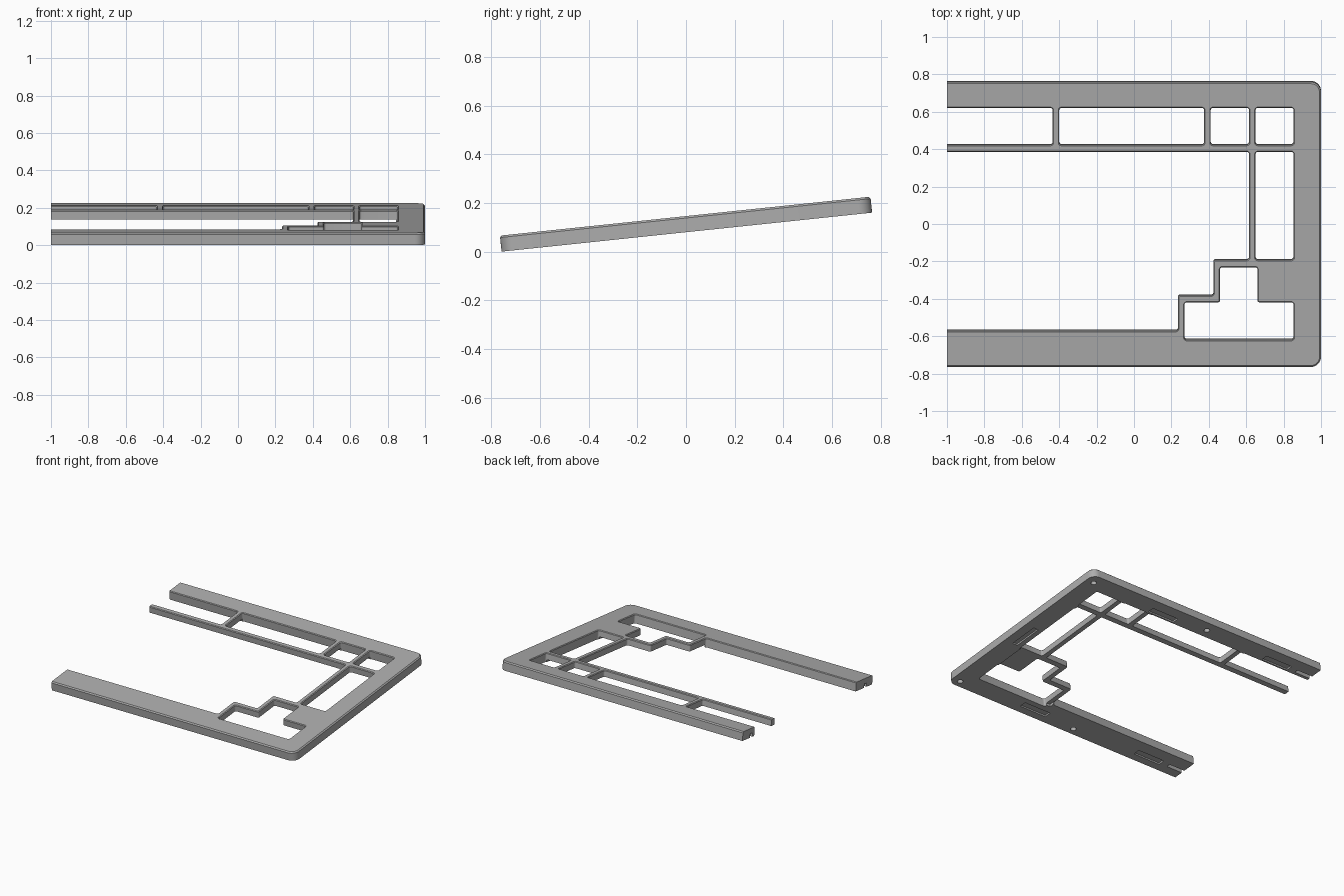
import bpy, math
from mathutils import Vector

HALF = 0.033             # half the frame thickness
TILT = math.radians(6)   # typing slope

old = bpy.data.objects.get("Cube")
if old:
    bpy.data.objects.remove(old)

grey = bpy.data.materials.new("grey plastic")
grey.use_nodes = True
colour = (0.42, 0.42, 0.42, 1)
grey.diffuse_color = colour
grey.node_tree.nodes["Principled BSDF"].inputs["Base Color"].default_value = colour


def rect(x0, x1, y0, y1):
    return [(x0, y0), (x1, y0), (x1, y1), (x0, y1)]


def rounded(points, radius, steps=4):
    """Round each right-angled corner of a counter-clockwise outline."""
    out = []
    pts = [Vector(p) for p in points]
    for i, p in enumerate(pts):
        a = (pts[i - 1] - p).normalized() * radius
        b = (pts[(i + 1) % len(pts)] - p).normalized() * radius
        for s in range(steps + 1):
            t = s / steps * math.pi / 2
            out.append(p + a * (1 - math.sin(t)) + b * (1 - math.cos(t)))
    return out


def offset(points, d):
    """Move an outline outward by d."""
    out = []
    for i, p in enumerate(points):
        e = (p - points[i - 1]).normalized()
        f = (points[(i + 1) % len(points)] - p).normalized()
        n, m = Vector((e.y, -e.x)), Vector((f.y, -f.x))
        out.append(p + (n + m) * d / (1 + n.dot(m)))
    return out


def loft(name, rings):
    """Solid through (outline, height) rings of equal length."""
    n = len(rings[0][0])
    verts = [(p.x, p.y, z) for ring, z in rings for p in ring]
    faces = [list(range(n))[::-1], list(range(len(verts) - n, len(verts)))]
    for k in range(len(rings) - 1):
        for i in range(n):
            j = (i + 1) % n
            faces.append((k * n + i, k * n + j, (k + 1) * n + j, (k + 1) * n + i))
    mesh = bpy.data.meshes.new(name)
    mesh.from_pydata(verts, [], faces)
    obj = bpy.data.objects.new(name, mesh)
    bpy.context.collection.objects.link(obj)
    return obj


def level(points):
    """Plan positions measured on the sloped top, laid flat."""
    return [(x, (y + HALF * math.sin(TILT)) / math.cos(TILT)) for x, y in points]


# Frame slab with a chamfered top rim
outline = rounded(rect(-1.2, 1, -0.766, 0.766), 0.055, 8)
frame = loft("keyboard_frame", [(outline, -HALF), (outline, HALF - 0.008),
                                (offset(outline, -0.008), HALF)])
cutters = []


def window(points):
    """Opening through the frame with a flared top edge."""
    o = rounded(level(points), 0.012)
    cutters.append(loft("window_cutter", [
        (o, -0.1), (o, HALF - 0.005), (offset(o, 0.005), HALF),
        (offset(o, 0.005), 0.1)]))


def recess(points, depth, radius):
    """Blind pocket in the underside."""
    o = rounded(level(points), radius)
    cutters.append(loft("recess_cutter", [(o, -0.1), (o, depth - HALF)]))


# Thin ribs: hollow the underside between the outer bars
recess([(-1.3, -0.565), (0.24, -0.565), (0.24, -0.6), (0.845, -0.6),
        (0.845, 0.615), (-1.3, 0.615)], 0.018, 0.004)

# Top row of windows
for x0, x1 in ((-1.3, -0.435), (-0.4, 0.375), (0.41, 0.615), (0.65, 0.853)):
    window(rect(x0, x1, 0.423, 0.62))
# Side window, main key opening and arrow cluster
window(rect(0.65, 0.853, -0.192, 0.385))
window([(-1.3, -0.572), (0.235, -0.572), (0.235, -0.382), (0.425, -0.382),
        (0.425, -0.192), (0.615, -0.192), (0.615, 0.385), (-1.3, 0.385)])
window([(0.27, -0.62), (0.853, -0.62), (0.853, -0.42), (0.66, -0.42),
        (0.66, -0.232), (0.46, -0.232), (0.46, -0.42), (0.27, -0.42)])

# Screw holes, magnet pockets and joining channels underneath
for y in (-0.715, 0.685):
    for x in (-0.06, 0.935):
        recess(rect(x - 0.02, x + 0.02, y - 0.02, y + 0.02), 0.035, 0.0199)
for y in (-0.685, 0.655):
    for x in (-0.7, 0.3):
        recess(rect(x - 0.11, x + 0.11, y - 0.025, y + 0.025), 0.012, 0.004)
    recess(rect(-1.3, -0.87, y - 0.014, y + 0.014), 0.028, 0.004)
recess(rect(0.89, 0.93, -0.17, 0.05), 0.012, 0.004)

# Square joint ends
cutters.append(loft("end_cutter", [
    ([Vector(p) for p in rect(-1.5, -1, -1, 1)], z) for z in (-0.2, 0.2)]))

for c in cutters:
    c.hide_render = True
    mod = frame.modifiers.new("cut", "BOOLEAN")
    mod.operation = "DIFFERENCE"
    mod.solver = "EXACT"
    mod.object = c

# Bake the cuts and discard the cutters
bpy.context.view_layer.update()
graph = bpy.context.evaluated_depsgraph_get()
baked = bpy.data.meshes.new_from_object(frame.evaluated_get(graph))
frame.modifiers.clear()
frame.data = baked
for c in cutters:
    bpy.data.objects.remove(c)
baked.materials.clear()
baked.materials.append(grey)

# Tilt and stand on the ground
frame.rotation_euler.x = TILT
frame.location.z = 0.766 * math.sin(TILT) + HALF * math.cos(TILT)
bpy.ops.object.select_all(action="DESELECT")
frame.select_set(True)
bpy.context.view_layer.objects.active = frame
bpy.ops.object.shade_smooth_by_angle(angle=math.radians(30))
